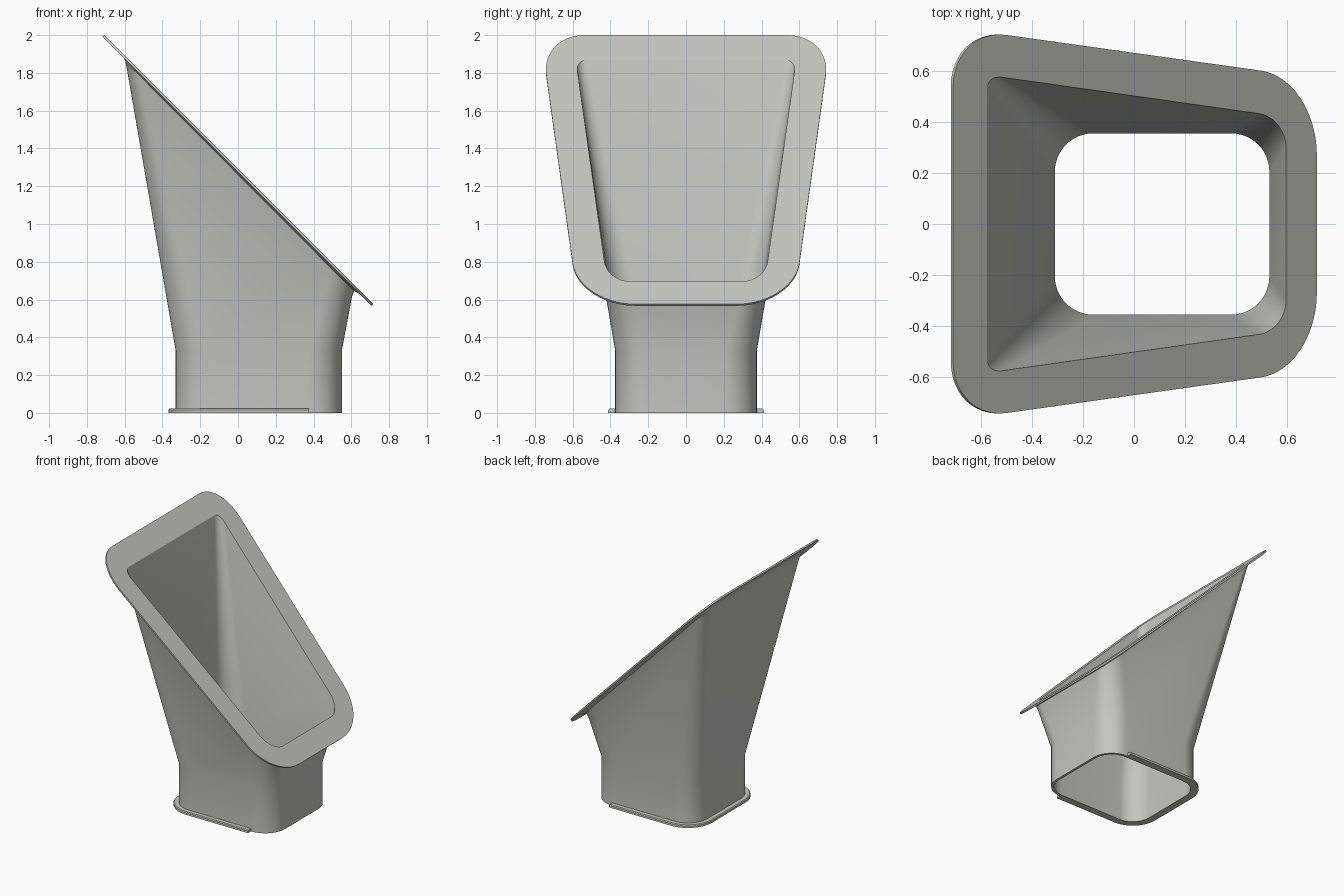
import bpy, bmesh, math
from mathutils import Vector

if "Cube" in bpy.data.objects:
    bpy.data.objects.remove(bpy.data.objects["Cube"])

N = 12            # segments per rounded corner
TOP = 1.292       # sloped rim plane: x + z = TOP
UNDER = 1.274     # underside of the rim

grey = bpy.data.materials.new("light_grey")
grey.diffuse_color = (0.56, 0.56, 0.55, 1)
grey.use_nodes = True
grey.node_tree.nodes["Principled BSDF"].inputs["Base Color"].default_value = grey.diffuse_color


def half(left, side_l, side_r, right):
    """Rounded half outline (y > 0) from the right edge to the left edge."""
    slope = (side_r[1] - side_l[1]) / (side_r[0] - side_l[0])
    pts = []
    for a, b, cx in ((right, side_r, right[0]), (side_l, left, left[0])):
        c = Vector((cx, side_l[1] + slope * (cx - side_l[0])))
        a, b = Vector(a), Vector(b)
        for i in range(N + 1):
            t = math.pi / 2 * i / N
            pts.append(c + (a - c) * (1 - math.sin(t)) + (b - c) * (1 - math.cos(t)))
    return pts


def ring(outline, height):
    """Mirror a half outline and lift it with a height function."""
    pts = outline + [Vector((p.x, -p.y)) for p in reversed(outline)]
    return [Vector((p.x, p.y, height(p.x))) for p in pts]


def rounded_box(x0, x1, y, r):
    return half((x0, y - r), (x0 + r, y), (x1 - r, y), (x1, y - r))


def make(name, rings, closed=True, wrap=False):
    """Bridge successive rings of equal length."""
    bm = bmesh.new()
    vs = [[bm.verts.new(p) for p in r] for r in rings]
    n = len(rings[0])
    pairs = list(zip(vs, vs[1:])) + ([(vs[-1], vs[0])] if wrap else [])
    for a, b in pairs:
        for i in range(n if closed else n - 1):
            j = (i + 1) % n
            bm.faces.new((a[i], a[j], b[j], b[i]))
    if not closed:
        bm.faces.new([r[0] for r in vs])
        bm.faces.new([r[-1] for r in reversed(vs)])
        bmesh.ops.recalc_face_normals(bm, faces=bm.faces)
    me = bpy.data.meshes.new(name)
    bm.to_mesh(me)
    bm.free()
    me.materials.append(grey)
    ob = bpy.data.objects.new(name, me)
    bpy.context.collection.objects.link(ob)
    bpy.ops.object.select_all(action='DESELECT')
    ob.select_set(True)
    bpy.context.view_layer.objects.active = ob
    bpy.ops.object.shade_smooth_by_angle(angle=math.radians(32))
    return ob


def level(z):
    return lambda x: z


def slope(s):
    return lambda x: s - x


# Shared outlines
collar_out = rounded_box(-0.33, 0.55, 0.375, 0.17)
collar_in = rounded_box(-0.31, 0.53, 0.355, 0.15)
opening = half((-0.575, 0.53), (-0.52, 0.575), (0.49, 0.432), (0.595, 0.30))
tube_top = half((-0.597, 0.54), (-0.53, 0.597), (0.495, 0.452), (0.612, 0.31))
flare = half((-0.605, 0.55), (-0.53, 0.622), (0.50, 0.480), (0.645, 0.32))
rim = half((-0.708, 0.54), (-0.50, 0.74), (0.50, 0.60), (0.716, 0.27))
rim_low = [p - Vector((0.009, 0)) for p in rim]

# Duct: inner wall down, bottom edge, outer wall up, small fillet under the rim
seam = ring(collar_out, level(0.33))
top = ring(tube_top, slope(UNDER))
flare_ring = ring(flare, slope(UNDER))
neck = [t + (s - t).normalized() * 0.05 for s, t in zip(seam, top)]
mid = [n * 0.25 + t * 0.6 + f * 0.15 for n, t, f in zip(neck, top, flare_ring)]
make("duct", [
    ring(opening, slope(TOP)),
    ring(collar_in, level(0.33)),
    ring(collar_in, level(0)),
    ring(collar_out, level(0)),
    seam, neck, mid, flare_ring,
])

# Sloped rim flange
make("rim_flange", [
    flare_ring,
    ring(rim_low, slope(UNDER)),
    ring(rim, slope(TOP)),
    ring(opening, slope(TOP)),
])


# Base lip: C-shaped strip around three sides of the collar foot
def lip_path(x0, y, r, z):
    pts = [Vector((0.375, y, z))]
    for i in range(N + 1):
        t = math.pi / 2 * i / N
        pts.append(Vector((x0 + r - r * math.sin(t), y - r + r * math.cos(t), z)))
    return pts + [Vector((p.x, -p.y, p.z)) for p in reversed(pts)]


make("base_lip", [
    lip_path(-0.328, 0.373, 0.17, 0.0),
    lip_path(-0.368, 0.412, 0.208, 0.0),
    lip_path(-0.368, 0.412, 0.208, 0.016),
    lip_path(-0.362, 0.406, 0.202, 0.022),
    lip_path(-0.328, 0.373, 0.17, 0.022),
], closed=False, wrap=True)
